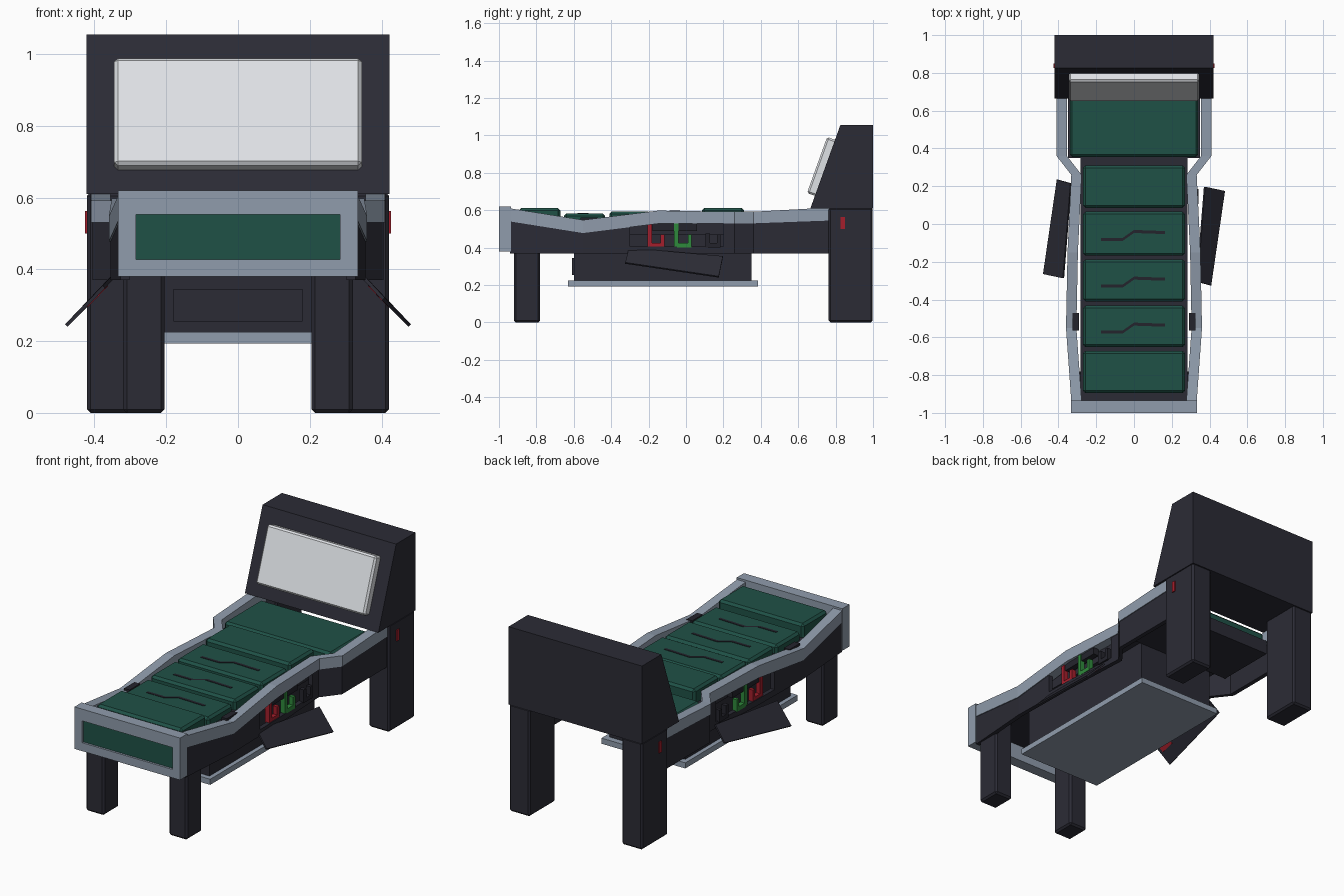
import bpy, bmesh, math
from mathutils import Vector

if "Cube" in bpy.data.objects:
    bpy.data.objects.remove(bpy.data.objects["Cube"], do_unlink=True)


def material(name, hexcode):
    rgb = [int(hexcode[i:i + 2], 16) / 255 for i in (0, 2, 4)]
    col = [c / 12.92 if c < 0.04 else ((c + 0.055) / 1.055) ** 2.4 for c in rgb] + [1]
    m = bpy.data.materials.new(name)
    m.use_nodes = True
    m.diffuse_color = col
    m.node_tree.nodes["Principled BSDF"].inputs["Base Color"].default_value = col
    return m


DARK = material("charcoal", "2b2b35")
BLACK = material("black trim", "24242c")
GREY = material("blue grey", "909cac")
GREEN = material("dark green", "1f5146")
WHITE = material("screen white", "dfe2e6")
RED = material("red", "a51f2c")
LIME = material("bright green", "2f8a3c")


def finish(name, bm, mat, bevel=0):
    bmesh.ops.recalc_face_normals(bm, faces=bm.faces)
    me = bpy.data.meshes.new(name)
    bm.to_mesh(me)
    bm.free()
    me.materials.append(mat)
    ob = bpy.data.objects.new(name, me)
    bpy.context.collection.objects.link(ob)
    if bevel:
        mod = ob.modifiers.new("bevel", "BEVEL")
        mod.width = bevel
        mod.segments = 1
    return ob


def box(name, xs, ys, zs, mat, bevel=0):
    bm = bmesh.new()
    bmesh.ops.create_cube(bm, size=1)
    for v in bm.verts:
        for i, (lo, hi) in enumerate((xs, ys, zs)):
            v.co[i] = hi if v.co[i] > 0 else lo
    return finish(name, bm, mat, bevel)


def prism(name, points, offset, mat):
    """Extrude a planar outline along an offset vector."""
    bm = bmesh.new()
    face = bm.faces.new([bm.verts.new(p) for p in points])
    bm.normal_update()
    cap = bmesh.ops.extrude_face_region(bm, geom=[face], use_keep_orig=True)["geom"]
    moved = [g for g in cap if isinstance(g, bmesh.types.BMVert)]
    bmesh.ops.translate(bm, verts=moved, vec=Vector(offset))
    return finish(name, bm, mat)


def sweep(name, rings, mat):
    """Skin a list of four-cornered cross-sections."""
    bm = bmesh.new()
    loops = [[bm.verts.new(p) for p in ring] for ring in rings]
    for a, b in zip(loops, loops[1:]):
        for i in range(4):
            j = (i + 1) % 4
            bm.faces.new((a[i], a[j], b[j], b[i]))
    bm.faces.new(loops[0])
    bm.faces.new(loops[-1])
    return finish(name, bm, mat)


# Side rail line: y, outer x, top z, bottom z
RAIL = [(-0.94, 0.332, 0.61, 0.54), (-0.55, 0.36, 0.548, 0.478),
        (-0.15, 0.352, 0.598, 0.528), (0.26, 0.332, 0.592, 0.53),
        (0.36, 0.41, 0.592, 0.53), (0.77, 0.41, 0.615, 0.545)]


def rail_at(y):
    for a, b in zip(RAIL, RAIL[1:]):
        if a[0] <= y <= b[0]:
            t = (y - a[0]) / (b[0] - a[0])
            return tuple(p + (q - p) * t for p, q in zip(a, b))


def rail_span(y0, y1):
    return [rail_at(y0)] + [r for r in RAIL if y0 < r[0] < y1] + [rail_at(y1)]


def section(s, y, x0, x1, z0, z1):
    return [(s * x0, y, z0), (s * x1, y, z0), (s * x1, y, z1), (s * x0, y, z1)]


# Headboard and its tilted screen
prism("headboard", [(-0.422, 0.665, 0.61), (-0.422, 0.825, 1.055),
                    (-0.422, 1, 1.055), (-0.422, 1, 0.61)], (0.844, 0, 0), DARK)
screen = box("headboard_screen", (-0.345, 0.345), (-0.03, 0.03), (-0.159, 0.159), WHITE, 0.01)
screen.location = (0, 0.729, 0.832)
screen.rotation_euler.x = -math.atan2(0.16, 0.445)

# Footboard: four frame bars around a recessed panel
for s, side in ((1, "left"), (-1, "right")):
    box(f"footboard_{side}_bar", sorted((s * 0.285, s * 0.334)), (-1, -0.935), (0.38, 0.62), GREY)
box("footboard_top_bar", (-0.285, 0.285), (-1, -0.935), (0.553, 0.62), GREY)
box("footboard_bottom_bar", (-0.285, 0.285), (-1, -0.935), (0.38, 0.428), GREY)
box("footboard_backing", (-0.285, 0.285), (-0.98, -0.935), (0.428, 0.553), GREY)
box("footboard_panel", (-0.285, 0.285), (-0.988, -0.98), (0.428, 0.553), GREEN)

# Mattress base in two widths
box("mattress_base", (-0.284, 0.284), (-0.935, 0.35), (0.47, 0.535), DARK)
box("head_base", (-0.35, 0.35), (0.35, 0.7), (0.46, 0.54), DARK)

# Cushions: front y, back y, top z, painted seam
CUSHIONS = [(-0.895, -0.672, 0.612, False), (-0.652, -0.432, 0.583, True),
            (-0.41, -0.187, 0.592, True), (-0.168, 0.065, 0.597, True),
            (0.085, 0.31, 0.613, False), (0.355, 0.69, 0.588, False)]
SEAM = [(-0.175, -0.05), (-0.06, -0.05), (0, -0.008), (0.165, -0.014)]
for n, (y0, y1, top, seam) in enumerate(CUSHIONS):
    w = 0.34 if n == 5 else 0.27
    box(f"cushion_{n + 1}", (-w, w), (y0, y1), (0.52, top), GREEN, 0.013)
    if seam:
        mid = (y0 + y1) / 2 + 0.02
        outline = [(x, mid + y + 0.008, top) for x, y in SEAM]
        outline += [(x, mid + y - 0.008, top) for x, y in reversed(SEAM)]
        prism(f"cushion_seam_{n + 1}", outline, (0, 0, 0.002), BLACK)

# Undercarriage, its cover plate and the tray beneath
box("undercarriage", (-0.24, 0.24), (-0.6, 0.35), (0.22, 0.47), DARK)
box("undercarriage_cover", (-0.18, 0.18), (-0.61, -0.6), (0.255, 0.345), DARK)
box("undercarriage_tray", (-0.265, 0.265), (-0.63, 0.385), (0.193, 0.225), GREY)

# Flap corners: hinge front, hinge rear, outer rear, outer front
FLAP = [Vector(p) for p in ((0.33, -0.305, 0.392), (0.37, 0.197, 0.348),
                            (0.475, 0.175, 0.24), (0.402, -0.325, 0.314))]


def on_flap(u, v):
    return FLAP[0].lerp(FLAP[1], u).lerp(FLAP[3].lerp(FLAP[2], u), v)


# Paired parts on both sides
for s, side in ((1, "left"), (-1, "right")):
    def pair(name, x0, x1, ys, zs, mat, bevel=0):
        return box(f"{side}_{name}", sorted((s * x0, s * x1)), ys, zs, mat, bevel)

    pair("front_leg", 0.205, 0.32, (-0.92, -0.78), (0, 0.48), DARK, 0.01)
    pair("rear_leg", 0.29, 0.421, (0.763, 0.998), (0, 0.615), DARK, 0.01)
    pair("indicator", 0.42, 0.427, (0.827, 0.85), (0.5, 0.563), RED)
    pair("rail_clip", 0.29, 0.325, (-0.565, -0.47), (0.52, 0.562), BLACK)

    # Rail and the skirt below it, open beside the tools
    sweep(f"{side}_rail", [section(s, y, x - 0.055, x, zb, zt)
                           for y, x, zt, zb in rail_span(-0.94, 0.77)], GREY)
    for part, y0, y1, limit in (("front", -0.94, -0.3, 1), ("middle", -0.3, 0.2, 0.405),
                                ("rear", 0.2, 0.77, 1)):
        sweep(f"{side}_{part}_skirt", [section(s, y, x - 0.03, x - 0.005, 0.37, min(zb, limit))
                                       for y, x, zt, zb in rail_span(y0, y1)], DARK)

    # Hooked tools: long upright, foot, short upright
    for tool, y, width, mat, high in (("red_hook", -0.205, 0.09, RED, 0.53),
                                      ("green_hook", -0.065, 0.095, LIME, 0.53),
                                      ("dark_hook", 0.105, 0.08, BLACK, 0.475)):
        pair(tool + "_stem", 0.315, 0.342, (y, y + 0.024), (0.405, high), mat)
        pair(tool + "_foot", 0.315, 0.342, (y, y + width), (0.4, 0.424), mat)
        pair(tool + "_tip", 0.315, 0.342, (y + width - 0.02, y + width), (0.4, 0.47), mat)
    pair("tool_bar", 0.3, 0.335, (-0.18, 0.06), (0.49, 0.53), BLACK)

    # Hanging side flap, turned half round on the other side, with a red inner label
    shift = 0 if s > 0 else -0.09

    def placed(points):
        return [(s * p.x, s * p.y + shift, p.z) for p in points]

    prism(f"{side}_flap", placed(FLAP), (s * 0.007, 0, 0.007), DARK)
    label = [on_flap(u, v) for u, v in ((0.78, 0.03), (0.96, 0.03), (0.96, 0.5), (0.78, 0.5))]
    prism(f"{side}_flap_label", placed(label), (s * -0.0015, 0, -0.0015), RED)
